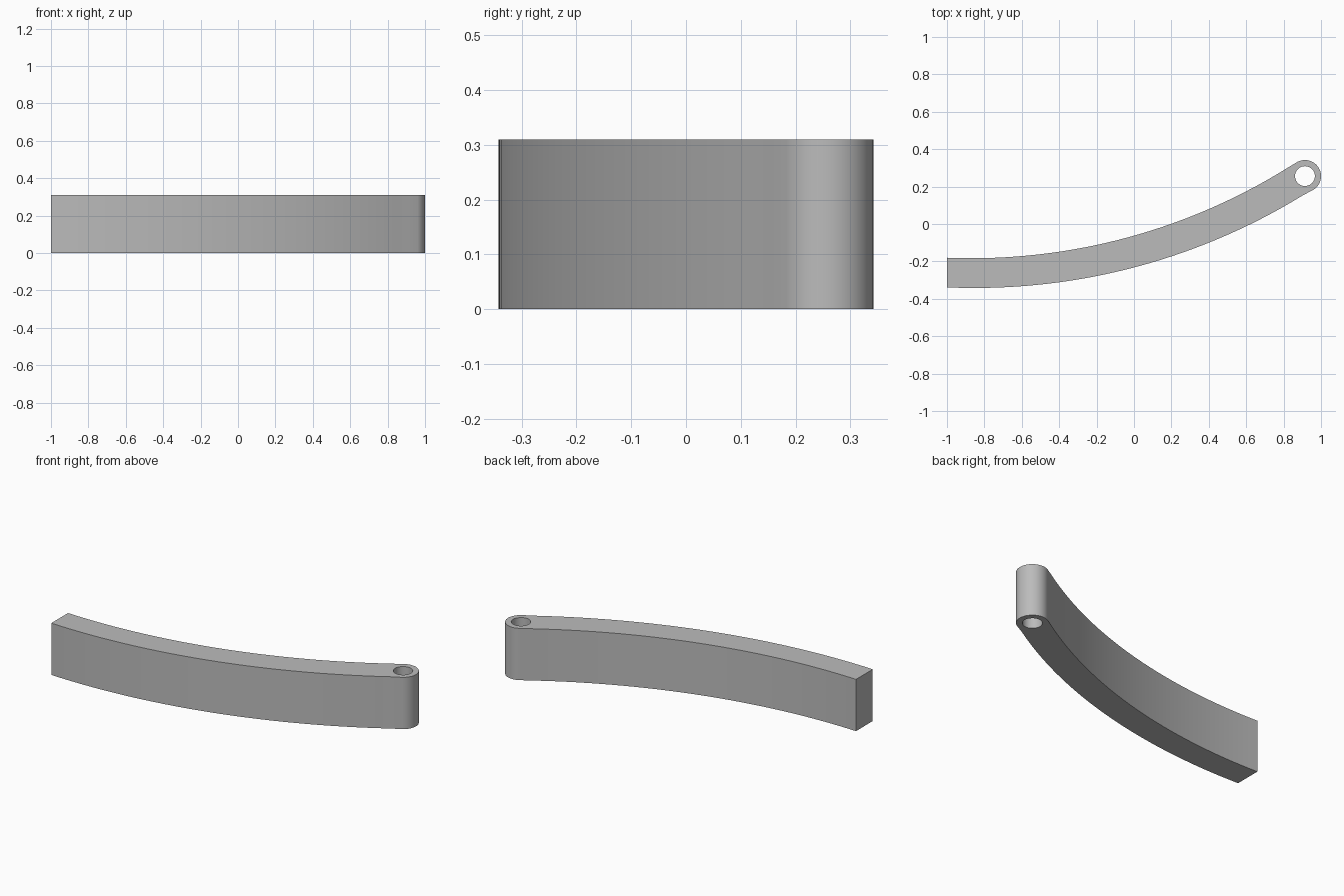
import bpy, bmesh
from math import sin, cos, asin, pi, radians

cube = bpy.data.objects.get("Cube")
if cube:
    bpy.data.objects.remove(cube, do_unlink=True)

HEIGHT = 0.31
PIN_X, PIN_Y = 0.914, 0.256      # centre of the pivot eye
EYE_R, HOLE_R = 0.086, 0.053

grey = bpy.data.materials.new("plain_grey")
grey.use_nodes = True
colour = (0.5, 0.5, 0.5, 1)
grey.diffuse_color = colour
grey.node_tree.nodes["Principled BSDF"].inputs["Base Color"].default_value = colour


def arc(cx, cy, r, start, end, steps):
    """Points on a circle, angles measured from straight down."""
    return [(cx + r * sin(a), cy - r * cos(a))
            for a in (start + (end - start) * i / steps for i in range(steps + 1))]


def sweep(low_x, low_y, r, end_x):
    """Shallow arc from the square end to the eye."""
    return arc(low_x, low_y + r, r, asin((-1 - low_x) / r), asin((end_x - low_x) / r), 32)


# Outline: outer curve, rounded eye, inner curve back to the square end
outer = sweep(-0.85, -0.342, 3.35, 0.96)
eye = arc(PIN_X, PIN_Y, EYE_R, radians(33), radians(33) + pi, 28)
inner = sweep(-0.87, -0.183, 3.2, 0.867)
outline = outer[:-1] + eye + inner[-2::-1]
hole = arc(PIN_X, PIN_Y, HOLE_R, 0, 2 * pi, 40)[:-1]

# Fill the profile around the hole and extrude it upward
bm = bmesh.new()
for loop in (outline, hole):
    verts = [bm.verts.new((x, y, 0)) for x, y in loop]
    for a, b in zip(verts, verts[1:] + verts[:1]):
        bm.edges.new((a, b))
bmesh.ops.triangle_fill(bm, edges=bm.edges[:], use_beauty=True)
raised = bmesh.ops.extrude_face_region(bm, geom=bm.faces[:], use_keep_orig=True)
bmesh.ops.translate(bm, vec=(0, 0, HEIGHT),
                    verts=[g for g in raised["geom"] if isinstance(g, bmesh.types.BMVert)])
bmesh.ops.recalc_face_normals(bm, faces=bm.faces[:])

mesh = bpy.data.meshes.new("curved_arm")
bm.to_mesh(mesh)
bm.free()
mesh.materials.append(grey)
arm = bpy.data.objects.new("curved_arm", mesh)
bpy.context.collection.objects.link(arm)

# Smooth walls, crisp rims
bpy.ops.object.select_all(action="DESELECT")
arm.select_set(True)
bpy.context.view_layer.objects.active = arm
bpy.ops.object.shade_smooth_by_angle(angle=radians(30))
